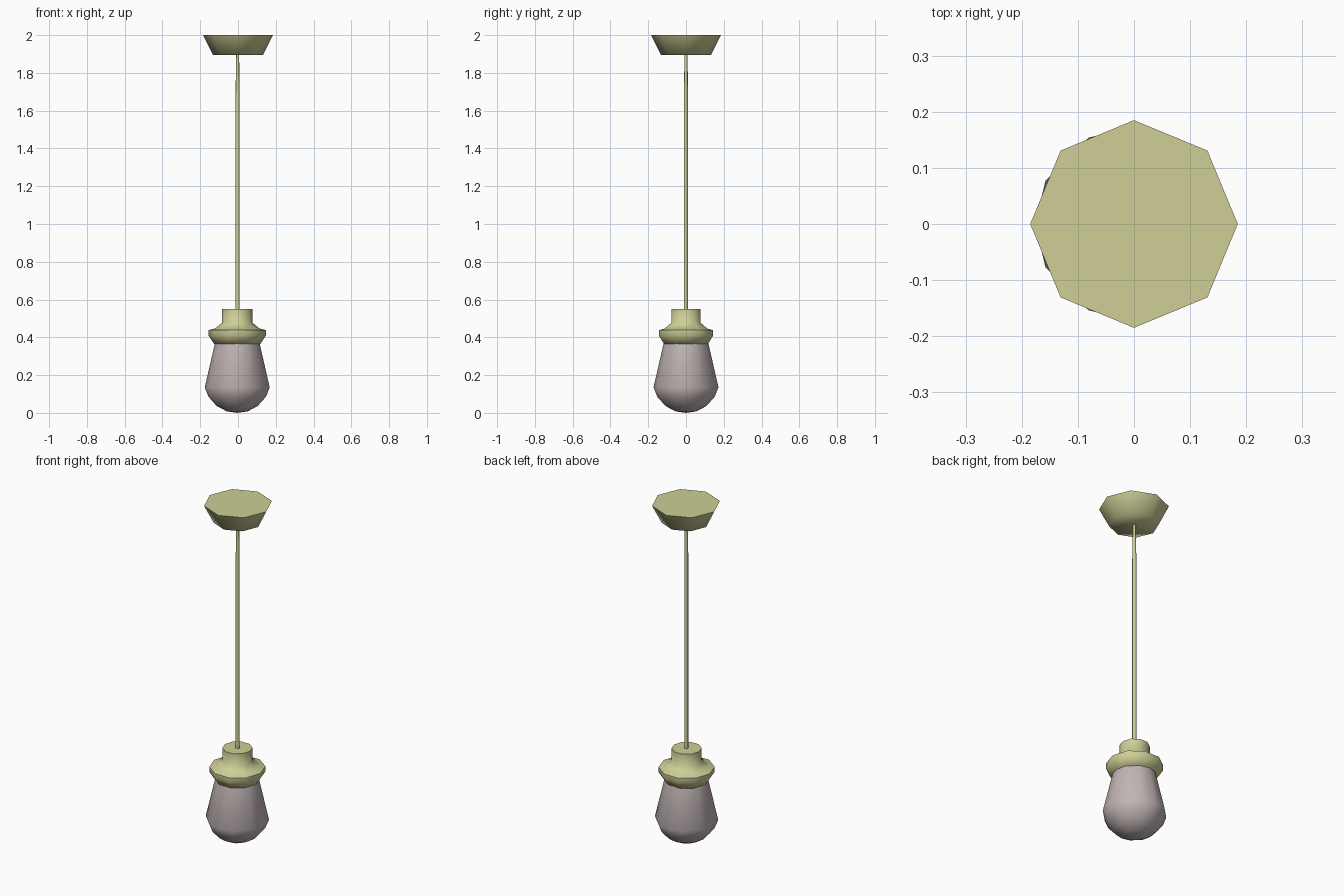
import bpy, bmesh, math

if "Cube" in bpy.data.objects:
    bpy.data.objects.remove(bpy.data.objects["Cube"])


def material(name, rgb):
    m = bpy.data.materials.new(name)
    m.diffuse_color = (*rgb, 1)
    m.use_nodes = True
    m.node_tree.nodes["Principled BSDF"].inputs["Base Color"].default_value = m.diffuse_color
    return m


def even(n):
    return [360 * i / n for i in range(n)]


def lathe(name, profile, angles, mat, cx=0.0, smooth=70):
    """Turn a (radius, z) profile, listed top to bottom, around z."""
    bm = bmesh.new()
    rings = []
    for r, z in profile:
        if r == 0:
            rings.append([bm.verts.new((cx, 0, z))])
        else:
            rings.append([bm.verts.new((cx + r * math.cos(math.radians(a)),
                                        r * math.sin(math.radians(a)), z))
                          for a in angles])
    n = len(angles)
    for up, lo in zip(rings, rings[1:]):
        for i in range(n):
            j = (i + 1) % n
            if len(lo) == 1:
                bm.faces.new((up[j], up[i], lo[0]))
            else:
                bm.faces.new((up[j], up[i], lo[i], lo[j]))
    # flat end caps
    for ring in (rings[0], rings[-1]):
        if len(ring) > 1:
            bm.faces.new(ring)
    bmesh.ops.recalc_face_normals(bm, faces=bm.faces)
    me = bpy.data.meshes.new(name)
    bm.to_mesh(me)
    bm.free()
    me.materials.append(mat)
    ob = bpy.data.objects.new(name, me)
    bpy.context.collection.objects.link(ob)
    bpy.ops.object.select_all(action='DESELECT')
    ob.select_set(True)
    bpy.context.view_layer.objects.active = ob
    bpy.ops.object.shade_smooth_by_angle(angle=math.radians(smooth))
    return ob


brass = material("pale_brass", (0.62, 0.62, 0.31))
glass = material("frosted_glass", (0.53, 0.455, 0.455))

# ceiling canopy
lathe("ceiling_canopy", [(0.185, 2.0), (0.132, 1.895)], even(8), brass)

# hanging cord, slightly thinner at the top
lathe("cord", [(0.008, 1.90), (0.011, 1.68), (0.011, 0.549)], even(8), brass, -0.002)

# lamp socket with flared collar
lathe("socket", [(0.081, 0.55), (0.081, 0.477), (0.118, 0.447), (0.151, 0.438),
                 (0.151, 0.408), (0.122, 0.365)], even(10), brass, -0.004)

# bulb, twelve sides grouped slightly towards the axes
bulb_angles = [q + a for q in (0, 90, 180, 270) for a in (0, 26.5, 63.5)]
lathe("bulb", [(0.118, 0.37), (0.172, 0.135), (0.152, 0.085), (0.108, 0.036),
               (0.055, 0.008), (0, 0)], bulb_angles, glass, -0.004)
